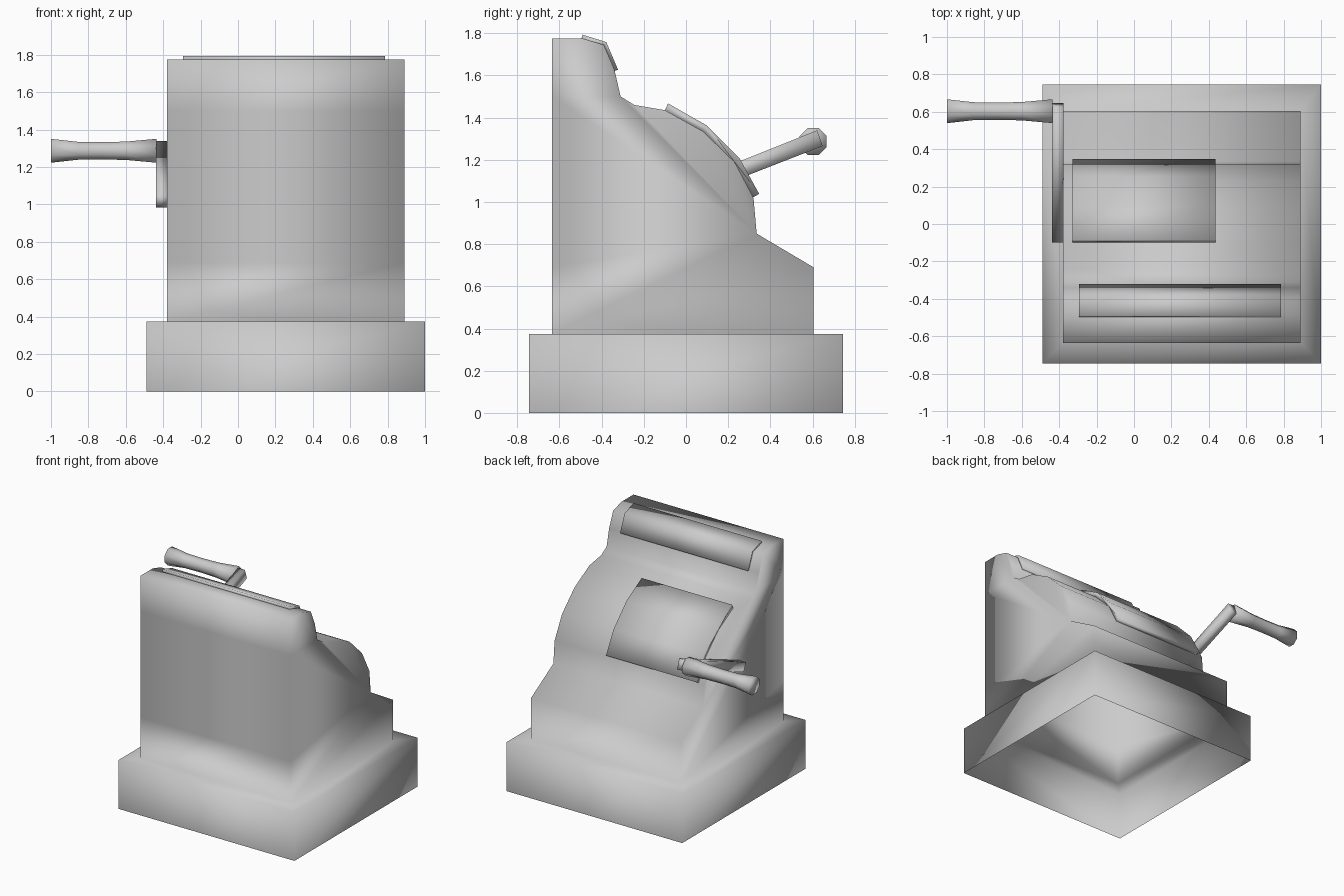
import bpy, bmesh
from math import cos, sin, pi

if "Cube" in bpy.data.objects:
    bpy.data.objects.remove(bpy.data.objects["Cube"])


def finish(name, bm):
    bmesh.ops.recalc_face_normals(bm, faces=bm.faces)
    for f in bm.faces:
        f.smooth = True
    mesh = bpy.data.meshes.new(name)
    bm.to_mesh(mesh)
    bm.free()
    obj = bpy.data.objects.new(name, mesh)
    bpy.context.collection.objects.link(obj)
    return obj


def extrude_profile(bm, profile, x0, x1, closed=True):
    """Sweep a side profile of (y, z) points across x."""
    a = [bm.verts.new((x0, y, z)) for y, z in profile]
    b = [bm.verts.new((x1, y, z)) for y, z in profile]
    n = len(profile)
    for i in range(n if closed else n - 1):
        j = (i + 1) % n
        bm.faces.new((a[i], a[j], b[j], b[i]))
    bm.faces.new(a)
    bm.faces.new(b[::-1])
    return a, b


# Cabinet: stepped body on a plinth, one smooth shell open underneath
bm = bmesh.new()
body = [(-0.635, 0.375), (-0.635, 0.69), (-0.635, 1.5), (-0.635, 1.775),
        (-0.49, 1.775), (-0.39, 1.745), (-0.34, 1.63), (-0.31, 1.5),
        (-0.245, 1.46), (-0.1, 1.435), (0.08, 1.335), (0.23, 1.19),
        (0.32, 1.02), (0.335, 0.85), (0.605, 0.69), (0.605, 0.375)]
a, b = extrude_profile(bm, body, -0.38, 0.89, closed=False)
corners = [(-0.49, -0.745), (1.0, -0.745), (1.0, 0.745), (-0.49, 0.745)]
rings = [[bm.verts.new((x, y, z)) for x, y in corners] for z in (0, 0.375)]
rings.append([a[0], b[0], b[-1], a[-1]])
for lo, hi in zip(rings, rings[1:]):
    for i in range(4):
        j = (i + 1) % 4
        bm.faces.new((lo[i], lo[j], hi[j], hi[i]))
finish("cabinet", bm)

# Curved panels and crank arm, each a swept side profile
parts = {
    "display_panel": ([(-0.1, 1.435), (-0.085, 1.467), (0.098, 1.363), (0.255, 1.205),
                       (0.347, 1.038), (0.318, 1.022), (0.23, 1.19), (0.08, 1.335)],
                      -0.33, 0.435),
    "top_panel": ([(-0.498, 1.77), (-0.49, 1.793), (-0.378, 1.758), (-0.322, 1.627),
                   (-0.342, 1.62), (-0.39, 1.745)], -0.295, 0.785),
    "crank_arm": ([(-0.1, 1.05), (-0.075, 0.983), (0.648, 1.265), (0.622, 1.34)],
                  -0.438, -0.378),
}
for name, (profile, x0, x1) in parts.items():
    bm = bmesh.new()
    extrude_profile(bm, profile, x0, x1)
    finish(name, bm)

# Crank handle: octagonal turned grip along x
bm = bmesh.new()
rings = []
for x, r in [(-1.0, 0.069), (-0.86, 0.052), (-0.73, 0.05), (-0.6, 0.053), (-0.435, 0.069)]:
    rings.append([bm.verts.new((x, 0.603 + r * cos((k + 0.5) * pi / 4),
                                1.287 + r * sin((k + 0.5) * pi / 4))) for k in range(8)])
for lo, hi in zip(rings, rings[1:]):
    for k in range(8):
        m = (k + 1) % 8
        bm.faces.new((lo[k], lo[m], hi[m], hi[k]))
bm.faces.new(rings[0])
bm.faces.new(rings[-1][::-1])
finish("crank_handle", bm)
